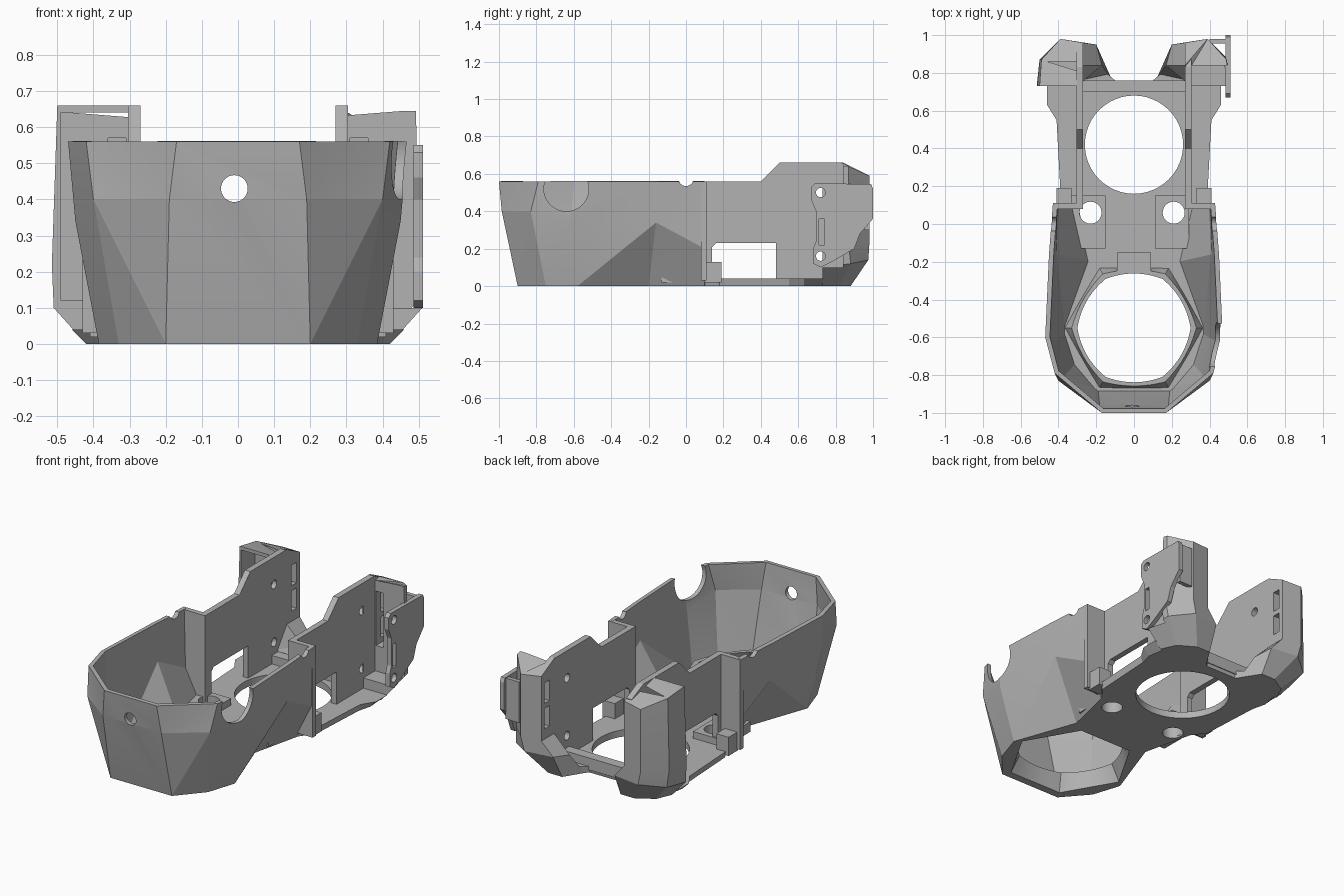
import bpy, bmesh, math
from mathutils import Matrix, Vector

if "Cube" in bpy.data.objects:
    bpy.data.objects.remove(bpy.data.objects["Cube"])

grey = bpy.data.materials.new("plain grey")
grey.use_nodes = True
GREY = (0.45, 0.45, 0.45, 1)
grey.diffuse_color = GREY
grey.node_tree.nodes["Principled BSDF"].inputs["Base Color"].default_value = GREY


def finish(name, bm):
    bmesh.ops.recalc_face_normals(bm, faces=bm.faces)
    mesh = bpy.data.meshes.new(name)
    bm.to_mesh(mesh)
    bm.free()
    mesh.materials.append(grey)
    ob = bpy.data.objects.new(name, mesh)
    bpy.context.collection.objects.link(ob)
    return ob


def loft(name, rings, cap=True, wrap=True, loop=False):
    """Skin a stack of rings with equal point counts."""
    bm = bmesh.new()
    vs = [[bm.verts.new(p) for p in r] for r in rings]
    n = len(rings[0])
    if loop:
        vs.append(vs[0])
    for a, b in zip(vs, vs[1:]):
        for i in range(n if wrap else n - 1):
            j = (i + 1) % n
            bm.faces.new((a[i], a[j], b[j], b[i]))
    if cap:
        bm.faces.new(vs[0][::-1])
        bm.faces.new(vs[-1])
    return finish(name, bm)


def box(name, x, y, z):
    return loft(name, [[(a, b, c) for a, b in ((x[0], y[0]), (x[1], y[0]), (x[1], y[1]), (x[0], y[1]))] for c in z])


def slab(name, profile, x0, x1):
    """Extrude a y-z profile between two x positions."""
    return loft(name, [[(x, y, z) for y, z in profile] for x in (x0, x1)])


def rod(name, centre, r, length, axis="Z"):
    bm = bmesh.new()
    turn = {"X": Matrix.Rotation(math.pi / 2, 4, "Y"), "Y": Matrix.Rotation(math.pi / 2, 4, "X"), "Z": Matrix()}[axis]
    bmesh.ops.create_cone(bm, cap_ends=True, segments=48, radius1=r, radius2=r, depth=length,
                          matrix=Matrix.Translation(centre) @ turn)
    return finish(name, bm)


def bake(ob):
    dg = bpy.context.evaluated_depsgraph_get()
    mesh = bpy.data.meshes.new_from_object(ob.evaluated_get(dg))
    ob.modifiers.clear()
    ob.data = mesh


def cut(ob, *cutters):
    for c in cutters:
        m = ob.modifiers.new("cut", "BOOLEAN")
        m.operation, m.solver, m.object = "DIFFERENCE", "EXACT", c
        bake(ob)
        bpy.data.objects.remove(c)


def both(half):
    """Complete a half outline with its mirror image."""
    return [(-p[0], *p[1:]) for p in reversed(half)] + list(half)


def hexa(r, z, k, n=72):
    """Hexagon (k=1) softening to a circle (k=0)."""
    pts = []
    for i in range(n):
        a = 2 * math.pi * i / n
        d = r * ((1 - k) + k * math.cos(math.pi / 6) / math.cos(a % (math.pi / 3) - math.pi / 6))
        pts.append((d * math.cos(a), -0.55 + d * math.sin(a), z))
    return pts


# Faceted front shell, open at the top and rear
low = [(.2, -.9, 0), (.33, -.75, 0), (.385, -.58, 0), (.25, -.2, 0), (.32, .1, 0)]
mid = [(.19, -.985, .4), (.40, -.83, .4), (.45, -.62, .34), (.435, -.16, .34), (.42, .1, .2)]
top = [(.17, -1, .56), (.42, -.79, .56), (.47, -.6, .56), (.45, -.16, .56), (.43, .1, .56)]
bm = bmesh.new()
rows = [[bm.verts.new(p) for p in both(h)] for h in (low, mid, top)]
last = len(rows[0]) - 1
for k in range(2):
    a, b = rows[k], rows[k + 1]
    for i in range(last):
        if i < last / 2:
            tris = ((a[i], a[i + 1], b[i]), (a[i + 1], b[i + 1], b[i]))
        else:
            tris = ((a[i], a[i + 1], b[i + 1]), (a[i], b[i + 1], b[i]))
        if i == last // 2:
            bm.faces.new((a[i], a[i + 1], b[i + 1], b[i]))
        else:
            # the crease runs from the side peak to the lower front corner
            for t in tris:
                bm.faces.new(t)
shell = finish("front_shell", bm)
bm = bmesh.new()
bm.from_mesh(shell.data)
front = min(bm.faces, key=lambda f: f.calc_center_median().y)
if front.normal.y > 0:
    bmesh.ops.reverse_faces(bm, faces=bm.faces)
bm.to_mesh(shell.data)
bm.free()
m = shell.modifiers.new("wall", "SOLIDIFY")
m.thickness, m.offset = 0.025, -1
bake(shell)
cut(shell, rod("c", (-.01, -1, .43), .037, .3, "Y"),
    rod("c", (.45, -.64, .52), .12, .3, "X"),
    rod("c", (0, 0, .575), .04, 2, "X"))

# Base plate with flared rear edge
rear_low = [(.38, .18, 0), (.4, .55, 0), (.42, .63, 0), (.4, .75, 0), (.2, .84, 0), (.1, .75, 0)]
rear_top = [(.39, .18, .04), (.41, .55, .04), (.46, .63, .04), (.46, .73, .04), (.22, .86, .04), (.1, .76, .04)]
front_top = [(x, y, .04) for x, y, z in low]
base = loft("base_plate", [both(low + rear_low), both(front_top + rear_top)])
cut(base, rod("c", (0, .42, 0), .26, 1), loft("c", [hexa(.35, z, 1) for z in (-.1, .2)]))

# Collar round the front opening
collar = loft("opening_collar", [hexa(.352, 0, 1), hexa(.3, .1, .3), hexa(.33, .1, .5), hexa(.37, .03, 1)],
              cap=False, loop=True)

# Bosses, crossbar and small tab on the floor
for side, x in (("left", .21), ("right", -.23)):
    boss = box(side + "_boss", (x - .1, x + .08), (-.13, .15), (.02, .08))
    cut(boss, rod("c", (x, .06, 0), .058, 1))
    cut(base, rod("c", (x, .06, 0), .058, 1))
box("crossbar", (-.28, .28), (.7, .76), (.02, .09))
box("floor_tab", (-.09, .09), (-.25, -.15), (.02, .1))

wall_profile = [(.09, .02), (.09, .56), (.4, .56), (.5, .66), (.83, .66), (.94, .61), (.94, .16), (.84, .02)]
post_rings = [
    [(.12, .77, 0), (.19, .88, 0), (.28, .88, 0), (.38, .82, 0), (.42, .73, 0), (.3, .73, 0)],
    [(.17, .84, .12), (.2, .95, .14), (.37, .975, .14), (.49, .88, .12), (.51, .73, .1), (.3, .73, .1)],
    [(.27, .84, .22), (.27, .96, .22), (.39, .98, .22), (.5, .87, .22), (.515, .73, .22), (.3, .73, .22)],
    [(.27, .84, .66), (.27, .96, .6), (.39, .98, .59), (.49, .87, .64), (.5, .73, .66), (.3, .73, .66)]]

for side, s in (("left", 1), ("right", -1)):
    # Upright side wall with window, screw holes and rear slots
    wall = slab(side + "_side_wall", wall_profile, s * .27, s * .305)
    cut(wall, slab("c", [(.14, .04), (.14, .21), (.16, .23), (.48, .23), (.48, .04)], s * .1, s * .5))
    # Panel joining side wall to shell, and its foot
    box(side + "_joining_panel", sorted((s * .27, s * .43)), (.08, .11), (.03, .56))
    box(side + "_foot", sorted((s * .33, s * .41)), (.1, .19), (.02, .13))
    # Hollow rear post
    post = loft(side + "_rear_post", [[(s * x, y, z) for x, y, z in r] for r in post_rings])
    if s > 0:
        cut(post, box("c", (.305, .6), (.6, .84), (.1, .8)))
    else:
        cut(post, box("c", (-.49, -.305), (.6, .86), (.12, .64)))
    slots = lambda: [box("c", sorted((s * .2, s * .345)), (.885, .93), z) for z in ((.28, .4), (.43, .55))]
    cut(post, *slots(), box("c", sorted((s * .31, s * .36)), (.8, .94), (.25, .57)))
    cut(wall, *slots(), *[rod("c", (s * .3, .72, z), .025, .2, "X") for z in (.5, .16)])

# Mounting plate on the left post
plate = slab("mounting_plate", [(.68, .12), (.68, .2), (.695, .24), (.695, .4), (.67, .46), (.67, .53), (.69, .55),
                                (.99, .545), (1, .52), (1, .36), (.93, .28), (.9, .2), (.78, .13), (.72, .1)], .485, .512)
cut(plate, *[rod("c", (.5, .72, z), .025, .2, "X") for z in (.5, .16)],
    box("c", (.4, .6), (.71, .74), (.22, .36)))
box("plate_web", (.4, .49), (.955, .98), (.3, .54))

# Keep facets crisp and round edges smooth
for ob in bpy.context.collection.objects:
    if ob.type == "MESH" and grey.name in ob.data.materials:
        bpy.ops.object.select_all(action="DESELECT")
        ob.select_set(True)
        bpy.context.view_layer.objects.active = ob
        bpy.ops.object.shade_smooth_by_angle(angle=math.radians(12))
